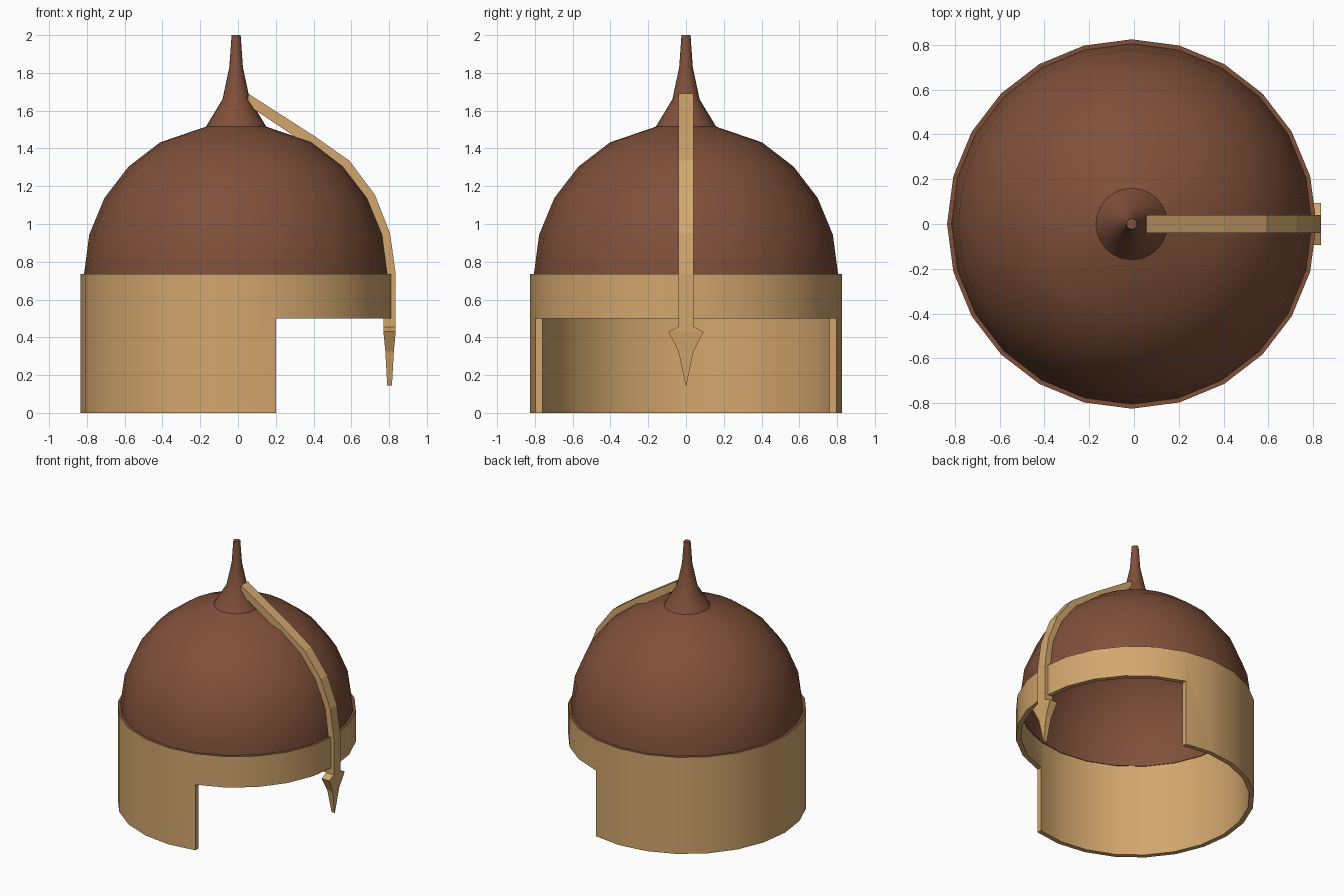
import bpy
import bmesh
from math import sin, cos, pi, radians
from mathutils import Vector

CX = -0.01      # axis of the round parts
SIDES = 24

if "Cube" in bpy.data.objects:
    bpy.data.objects.remove(bpy.data.objects["Cube"], do_unlink=True)


def material(name, rgb):
    mat = bpy.data.materials.new(name)
    mat.use_nodes = True
    mat.diffuse_color = (*rgb, 1)
    mat.node_tree.nodes["Principled BSDF"].inputs["Base Color"].default_value = (*rgb, 1)
    return mat


brown = material("brown leather", (0.215, 0.08, 0.042))
tan = material("tan brass", (0.65, 0.385, 0.155))


def finish(name, bm, *mats):
    bmesh.ops.remove_doubles(bm, verts=bm.verts, dist=0.0005)
    bmesh.ops.recalc_face_normals(bm, faces=bm.faces)
    mesh = bpy.data.meshes.new(name)
    bm.to_mesh(mesh)
    bm.free()
    obj = bpy.data.objects.new(name, mesh)
    bpy.context.collection.objects.link(obj)
    for mat in mats:
        mesh.materials.append(mat)
    return obj


def select(obj):
    bpy.ops.object.select_all(action="DESELECT")
    obj.select_set(True)
    bpy.context.view_layer.objects.active = obj


def smooth(obj):
    select(obj)
    bpy.ops.object.shade_smooth_by_angle(angle=radians(30))


def lathe(name, profile, *mats):
    """Spin a (radius, height) profile around the vertical axis."""
    bm = bmesh.new()
    verts = [bm.verts.new((CX + r, 0, z)) for r, z in profile]
    edges = [bm.edges.new(pair) for pair in zip(verts, verts[1:])]
    bmesh.ops.spin(bm, geom=verts + edges, cent=(CX, 0, 0), axis=(0, 0, 1),
                   angle=2 * pi, steps=SIDES, use_merge=False)
    return finish(name, bm, *mats)


# Dome: outer and inner shell joined by a rim hidden behind the band
def arc(radius, steps):
    return [(radius * cos(k * pi / 12), 0.735 + radius * sin(k * pi / 12)) for k in steps]


outer = [(0.16, 1.515)] + arc(0.805, range(4, -1, -1)) + [(0.805, 0.705)]
inner = [(0.785, 0.705)] + arc(0.785, range(6)) + [(0, 1.52)]
smooth(lathe("dome", outer + inner, brown))

# Spike on the crown
smooth(lathe("spike", [(0.16, 1.515), (0.072, 1.66), (0.036, 1.83), (0.024, 2), (0, 2)], brown))

# Band with neck and cheek guard, open at the face
band = lathe("band", [(0.825, 0), (0.825, 0.735), (0.79, 0.735), (0.79, 0), (0.825, 0)], tan, brown)
for face in band.data.polygons:
    if face.normal.z > 0.9:
        face.material_index = 1

bm = bmesh.new()
bmesh.ops.create_cube(bm, size=2)
for v in bm.verts:
    v.co = v.co + Vector((1.2, 0, -0.5))
cutter = finish("face_opening_cutter", bm)
cutter.hide_render = True
cut = band.modifiers.new("face opening", "BOOLEAN")
cut.operation = "DIFFERENCE"
cut.solver = "EXACT"
cut.object = cutter
select(band)
bpy.ops.object.modifier_apply(modifier=cut.name)
bpy.data.objects.remove(cutter, do_unlink=True)
smooth(band)

# Nose guard: outer x, z, inner x, z, half width, from crown to arrow tip
stations = [
    (0.055, 1.69, 0.05, 1.63, 0.04),
    (0.405, 1.465, 0.38, 1.41, 0.04),
    (0.59, 1.335, 0.55, 1.29, 0.04),
    (0.725, 1.155, 0.67, 1.13, 0.04),
    (0.805, 0.95, 0.75, 0.94, 0.04),
    (0.835, 0.735, 0.77, 0.735, 0.04),
    (0.835, 0.455, 0.77, 0.455, 0.04),
    (0.835, 0.43, 0.77, 0.43, 0.093),
    (0.825, 0.325, 0.78, 0.325, 0.04),
    (0.815, 0.145, 0.79, 0.145, 0.002),
]
bm = bmesh.new()
rings = []
for xo, zo, xi, zi, w in stations:
    corners = [(xo, -w, zo), (xo, w, zo), (xi, w, zi), (xi, -w, zi)]
    rings.append([bm.verts.new(c) for c in corners])
for a, b in zip(rings, rings[1:]):
    for i in range(4):
        j = (i + 1) % 4
        bm.faces.new((a[i], a[j], b[j], b[i]))
bm.faces.new(rings[0])
bm.faces.new(rings[-1])
finish("nose_guard", bm, tan)
